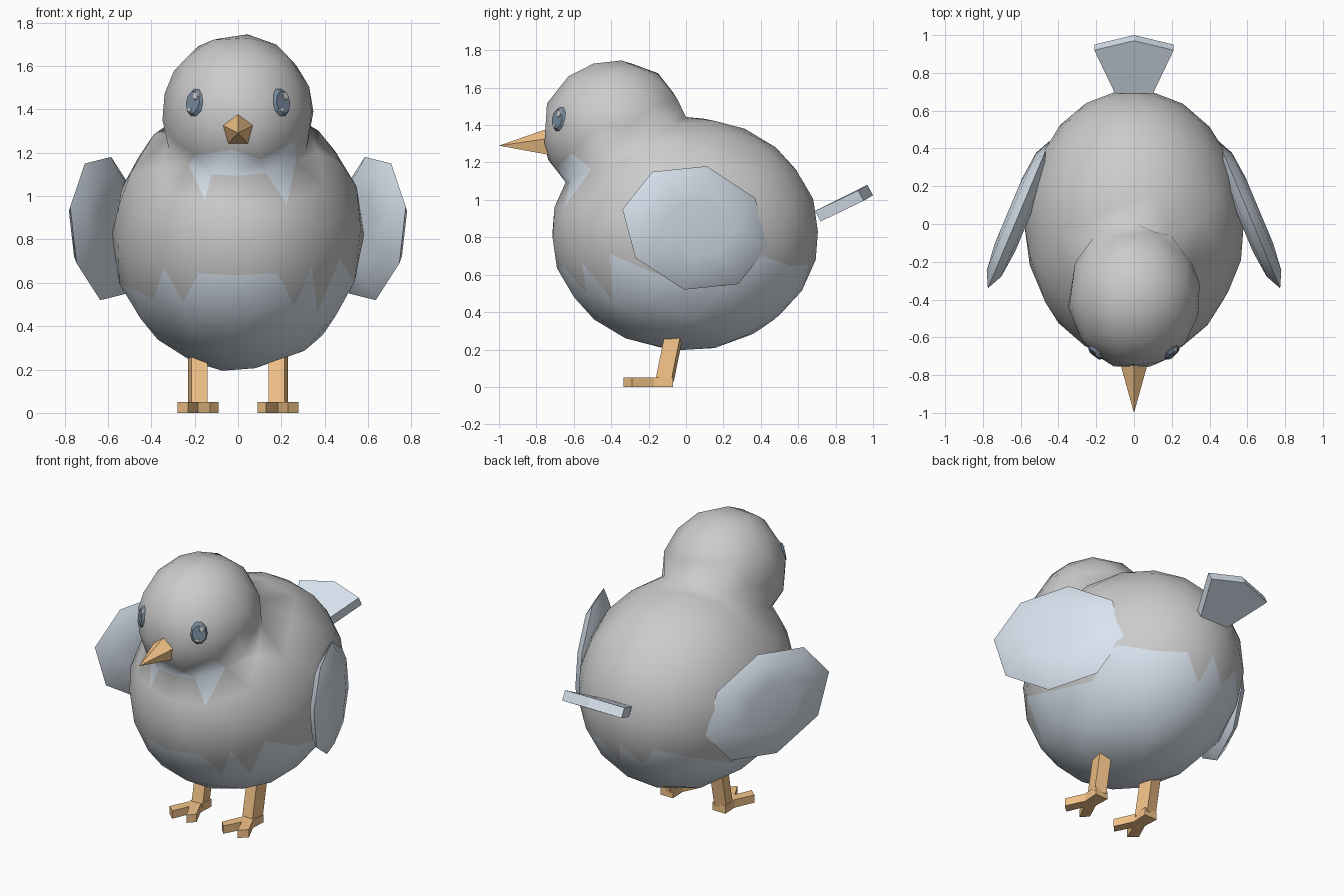
import bpy, bmesh, math
from mathutils import Vector, Matrix

if "Cube" in bpy.data.objects:
    bpy.data.objects.remove(bpy.data.objects["Cube"])


def material(name, rgb):
    m = bpy.data.materials.new(name)
    m.diffuse_color = (*rgb, 1)
    m.use_nodes = True
    m.node_tree.nodes["Principled BSDF"].inputs["Base Color"].default_value = m.diffuse_color
    return m


GREY = material("grey", (0.8, 0.8, 0.8))
PALE = material("pale_blue", (0.70, 0.78, 0.87))
ORANGE = material("orange", (0.9, 0.55, 0.25))
DARK = material("dark", (0.18, 0.25, 0.33))
WHITE = material("white", (0.9, 0.9, 0.9))


def make(name, bm, mat=None, smooth=None):
    bmesh.ops.recalc_face_normals(bm, faces=bm.faces)
    me = bpy.data.meshes.new(name)
    bm.to_mesh(me)
    bm.free()
    ob = bpy.data.objects.new(name, me)
    bpy.context.collection.objects.link(ob)
    if mat:
        me.materials.append(mat)
    if smooth:
        shade(ob, smooth)
    return ob


def shade(ob, angle):
    bpy.ops.object.select_all(action='DESELECT')
    ob.select_set(True)
    bpy.context.view_layer.objects.active = ob
    bpy.ops.object.shade_smooth_by_angle(angle=math.radians(angle))


def loft(name, rings, mat, smooth=None):
    """Skin a list of equal-length point rings and cap both ends."""
    bm = bmesh.new()
    vs = [[bm.verts.new(p) for p in r] for r in rings]
    n = len(vs[0])
    for a, b in zip(vs, vs[1:]):
        for i in range(n):
            j = (i + 1) % n
            bm.faces.new((a[i], a[j], b[j], b[i]))
    bm.faces.new(vs[0])
    bm.faces.new(vs[-1])
    return make(name, bm, mat, smooth)


def ellipsoid(name, centre, radii):
    bm = bmesh.new()
    bmesh.ops.create_icosphere(bm, subdivisions=3, radius=1.01)
    bmesh.ops.transform(bm, verts=bm.verts, matrix=Matrix.Translation(centre)
                        @ Matrix.Diagonal((*radii, 1)) @ Matrix.Rotation(0.3, 4, 'X'))
    return make(name, bm)


# Body and head fused, then thinned to a low-poly skin
body = ellipsoid("body", (0, -0.005, 0.82), (0.575, 0.71, 0.62))
head = ellipsoid("head_helper", (0, -0.38, 1.37), (0.345, 0.385, 0.372))
union = body.modifiers.new("union", 'BOOLEAN')
union.operation = 'UNION'
union.object = head
thin = body.modifiers.new("thin", 'DECIMATE')
thin.ratio = 0.55
skin = bpy.data.meshes.new_from_object(
    body.evaluated_get(bpy.context.evaluated_depsgraph_get()))
body.modifiers.clear()
body.data = skin
bpy.data.objects.remove(head)
skin.materials.clear()
skin.materials.append(GREY)
skin.materials.append(PALE)

# Pale belly and throat patch
for f in skin.polygons:
    x, y, z = f.center
    throat = 1.06 < z < 1.2 and y < -0.5 and abs(x) < 0.24
    f.material_index = 1 if z < 0.6 or throat else 0
shade(body, 75)

# Tail fan
top = [(-0.1, 0.69, 0.94), (0.1, 0.69, 0.94), (0.21, 0.92, 1.05),
       (0, 0.97, 1.08), (-0.21, 0.92, 1.05)]
loft("tail", [top, [(x, y + 0.03, z - 0.055) for x, y, z in top]], PALE)

# Beak: five-sided cone
bm = bmesh.new()
base = [bm.verts.new((0.088 * math.sin(a), -0.70, 1.306 + 0.088 * math.cos(a)))
        for a in (math.tau * i / 5 for i in range(5))]
tip = bm.verts.new((0, -1.0, 1.29))
bm.faces.new(base)
for i in range(5):
    bm.faces.new((base[i], base[(i + 1) % 5], tip))
make("beak", bm, ORANGE)

half_rim = [(-0.39, 0.10), (-0.23, 0.30), (0.06, 0.33), (0.32, 0.16)]
rim = half_rim + [(-u, -v) for u, v in half_rim]
foot = [(0.14, -0.07), (0.23, -0.07), (0.225, -0.17), (0.28, -0.29), (0.23, -0.335),
        (0.185, -0.23), (0.13, -0.335), (0.09, -0.29), (0.145, -0.17)]

for side, s in (("left", 1), ("right", -1)):
    # Wing: octagonal lens, swung outward at the front
    n = Vector((0.92, 0.39, 0))
    rings = []
    for k, d in ((0.45, -0.058), (0.8, -0.042), (1, 0), (0.8, 0.042), (0.45, 0.058)):
        ring = [Vector((0.61 - 0.42 * u * k, 0.05 + u * k, 0.85 + v * k)) + n * d
                for u, v in rim]
        rings.append([(s * p.x, p.y, p.z) for p in ring])
    loft(side + "_wing", rings, PALE, 50)

    # Leg and two-toed foot
    sq = [(0.14, -0.045), (0.215, -0.05), (0.23, 0.035), (0.155, 0.05)]
    loft(side + "_leg", [[(s * x, y + cy, z) for x, y in sq]
                         for cy, z in ((-0.115, 0.03), (-0.06, 0.30))], ORANGE)
    loft(side + "_foot", [[(s * x, y, z) for x, y in foot] for z in (0, 0.05)], ORANGE)

    # Eye disc with two highlights, lying on the head surface
    nrm = Vector((s * 1.73, -2.02, 0.44)).normalized()
    right = Vector((0, 0, 1)).cross(nrm).normalized()
    up = nrm.cross(right)
    centre = Vector((s * 0.2, -0.68, 1.43))

    def disc(name, du, dv, a, b, lo, hi, mat):
        c = centre + right * du + up * dv
        angles = [math.tau * i / 10 for i in range(10)]
        loft(name, [[c + right * (a * k * math.cos(t)) + up * (b * k * math.sin(t)) + nrm * h
                     for t in angles] for k, h in ((1, lo), (1, (lo + hi) / 2), (0.75, hi))], mat)

    disc(side + "_eye", 0, 0, 0.055, 0.07, -0.03, 0.014, DARK)
    disc(side + "_eye_glint", 0.015, 0.03, 0.018, 0.022, 0.005, 0.018, WHITE)
    disc(side + "_eye_small_glint", -0.015, -0.035, 0.016, 0.011, 0.005, 0.017, WHITE)
